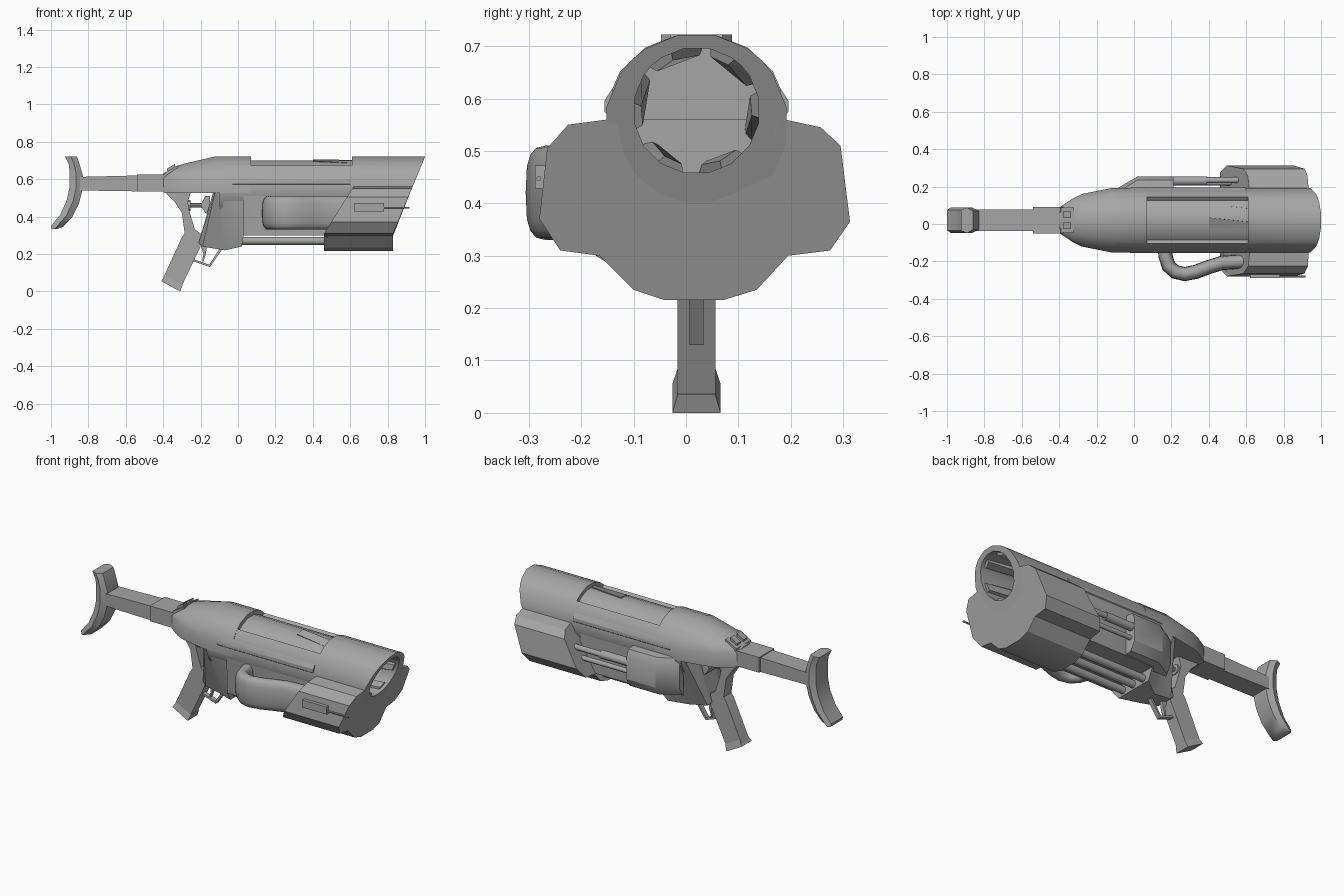
import bpy, bmesh, math
from mathutils import Vector

if "Cube" in bpy.data.objects:
    bpy.data.objects.remove(bpy.data.objects["Cube"])

CY = 0.02  # centre plane of the body

metal = bpy.data.materials.new("grey_metal")
metal.diffuse_color = (0.38, 0.38, 0.38, 1)
metal.use_nodes = True
metal.node_tree.nodes["Principled BSDF"].inputs["Base Color"].default_value = metal.diffuse_color


def finish(name, bm, angle=30):
    bmesh.ops.recalc_face_normals(bm, faces=bm.faces)
    mesh = bpy.data.meshes.new(name)
    bm.to_mesh(mesh)
    bm.free()
    ob = bpy.data.objects.new(name, mesh)
    bpy.context.collection.objects.link(ob)
    mesh.materials.append(metal)
    if angle:
        bpy.ops.object.select_all(action='DESELECT')
        bpy.context.view_layer.objects.active = ob
        ob.select_set(True)
        bpy.ops.object.shade_smooth_by_angle(angle=math.radians(angle))
    return ob


def loft(name, sections, angle=30):
    """Skin closed sections with equal point counts and cap both ends."""
    bm = bmesh.new()
    rings = [[bm.verts.new(p) for p in s] for s in sections]
    n = len(rings[0])
    for a, b in zip(rings, rings[1:]):
        for i in range(n):
            j = (i + 1) % n
            bm.faces.new((a[i], a[j], b[j], b[i]))
    bm.faces.new(rings[0][::-1])
    bm.faces.new(rings[-1])
    return finish(name, bm, angle)


def plate(name, outline, y0, y1):
    """Extrude an (x, z) outline from y0 to y1."""
    return loft(name, [[(x, y, z) for x, z in outline] for y in (y0, y1)], 25)


def box(name, x0, x1, y0, y1, z0, z1):
    return plate(name, [(x0, z0), (x1, z0), (x1, z1), (x0, z1)], y0, y1)


def rod(name, x0, x1, y, z, r, n=10):
    ring = [(math.cos(2 * math.pi * i / n) * r, math.sin(2 * math.pi * i / n) * r) for i in range(n)]
    return loft(name, [[(x, y + a, z + b) for a, b in ring] for x in (x0, x1)], 40)


def muzzle_x(z):
    return 0.83 + max(0, z - 0.31) * 0.415


# barrel: outer skin with a recessed top panel, slanted muzzle and open ribbed bore
angles = sorted([11.25 + 22.5 * i for i in range(16)] + [44.5, 45.5, 314.5, 315.5])


def outer(x, recess=False):
    pts = []
    for a in angles:
        r = 0.175 if not recess or 45 < a < 315 else 0.152
        t = math.radians(a)
        z = 0.55 + r * math.cos(t)
        pts.append((muzzle_x(z) if x is None else x, CY + r * math.sin(t), z))
    return pts


def bore(x):
    pts = []
    for a in angles:
        t = math.radians(a)
        z = 0.577 + 0.121 * math.cos(t)
        pts.append((muzzle_x(z) if x is None else x, CY + 0.121 * math.sin(t), z))
    return pts


# the narrow step beside each panel edge makes the recess wall
flat = {44.5, 315.5}
panel_sections = []
for x, rec in ((-0.1, 0), (0.07, 0), (0.07, 1), (0.61, 1), (0.61, 0)):
    pts = []
    for a in angles:
        inside = a <= 44.5 or a >= 315.5
        r = 0.152 if rec and inside else 0.175
        t = math.radians(a)
        pts.append((x, CY + r * math.sin(t), 0.55 + r * math.cos(t)))
    panel_sections.append(pts)
loft("barrel", panel_sections + [outer(None), bore(None), bore(0.35)])
for i in range(6):  # rifling ribs
    t0 = math.radians(60 * i + 12)
    secs = []
    for x, tw in ((0.4, 0.5), (0.9, 0)):
        secs.append([(x if tw else muzzle_x(0.577 + r * math.cos(t0 + d)) - 0.02,
                      CY + r * math.sin(t0 + d + tw), 0.577 + r * math.cos(t0 + d + tw))
                     for r, d in ((0.13, 0), (0.13, 0.45), (0.106, 0.4), (0.106, 0.05))])
    loft("bore_rib", secs)

# receiver: rounded top tapering toward the stock
secs = []
for x, w, top, low, mid in ((-0.40, 0.068, 0.63, 0.53, 0.60), (-0.33, 0.115, 0.67, 0.525, 0.60),
                            (-0.28, 0.14, 0.685, 0.525, 0.58), (-0.12, 0.172, 0.722, 0.525, 0.56),
                            (0.07, 0.172, 0.722, 0.525, 0.56)):
    s = [(x, CY - w, low), (x, CY + w, low)]
    for k in range(8):
        t = math.radians(78.75 - 22.5 * k)
        s.append((x, CY + w * 1.02 * math.sin(t), mid + (top - mid) * 1.02 * math.cos(t)))
    secs.append(s)
loft("receiver", secs, 35)

# lower body with a keel that narrows to the rear
def slab(xt, zt, wt, xb, zb, wb):
    return [(xt, CY - wt, zt), (xt, CY + wt, zt), (xb, CY + wb, zb), (xb, CY - wb, zb)]


loft("lower_body", [slab(-0.13, 0.54, 0.08, -0.21, 0.26, 0.045),
                    slab(-0.12, 0.54, 0.168, -0.19, 0.24, 0.05),
                    slab(-0.115, 0.54, 0.17, -0.07, 0.22, 0.06),
                    slab(-0.11, 0.56, 0.17, 0.02, 0.24, 0.12),
                    slab(0.03, 0.56, 0.17, 0.03, 0.30, 0.165),
                    slab(0.56, 0.56, 0.17, 0.56, 0.30, 0.165)], 20)

# side rails along the barrel
for s in (-1, 1):
    y = CY + s * 0.16
    loft("side_rail", [[(x, y, 0.56), (x, y + s * w, 0.575), (x, y + s * w, 0.595), (x, y, 0.62)]
                       for x, w in ((-0.1, 0.005), (0.0, 0.016), (0.6, 0.016))])

# muzzle housing wrapped under the barrel
half = [(-0.15, 0.56), (-0.225, 0.55), (-0.265, 0.505), (-0.28, 0.37), (-0.24, 0.31), (-0.165, 0.30),
        (-0.10, 0.235), (-0.04, 0.215), (0.07, 0.215), (0.135, 0.235), (0.195, 0.30), (0.275, 0.31),
        (0.313, 0.365), (0.295, 0.51), (0.257, 0.545), (0.188, 0.56)]
cradle = [(CY + 0.15 * math.cos(math.radians(a)), 0.55 + 0.15 * math.sin(math.radians(a)))
          for a in range(0, -181, -20)]
outline = half + cradle
loft("muzzle_housing", [[(0.46 + max(0, z - 0.31) * 0.63, y, z) for y, z in outline],
                        [(muzzle_x(z), y, z) for y, z in outline]], 25)

# rods under the body
for y in (-0.06, CY, 0.10):
    rod("under_rod", 0.0, 0.5, y, 0.27, 0.022)

# rear side box and its piston
loft("side_box", [[(x, 0.15, 0.54), (x, y - 0.02, 0.53), (x, y, 0.49), (x, y, 0.36),
                   (x, y - 0.03, 0.31), (x, 0.15, 0.30)]
                  for x, y in ((-0.09, 0.19), (0.02, 0.255), (0.21, 0.255))])
rod("piston_sleeve", 0.2, 0.39, 0.23, 0.45, 0.024)
rod("piston_rod", 0.38, 0.6, 0.234, 0.45, 0.016)
rod("lower_piston_rod", 0.2, 0.6, 0.22, 0.39, 0.014)

# flattened hose on the front side
path = [(0.165, -0.12), (0.168, -0.17), (0.185, -0.225), (0.22, -0.256), (0.27, -0.268),
        (0.33, -0.256), (0.40, -0.23), (0.47, -0.208), (0.60, -0.20)]
secs = []
for i, p in enumerate(path):
    d = (Vector(path[min(i + 1, len(path) - 1)]) - Vector(path[max(i - 1, 0)])).normalized()
    ring = []
    for k in range(16):
        t = 2 * math.pi * k / 16
        c, s = math.cos(t), math.sin(t)
        u = 0.038 * math.copysign(abs(c) ** 0.8, c)
        v = 0.09 * math.copysign(abs(s) ** 0.6, s)
        ring.append((p[0] - d.y * u, p[1] + d.x * u, 0.42 + v))
    secs.append(ring)
loft("hose", secs, 60)

# antenna pod
box("antenna_pod", 0.62, 0.78, -0.288, -0.262, 0.428, 0.472)
rod("antenna", 0.76, 0.918, -0.281, 0.447, 0.005, 6)

# grip and rear frame around the opening
plate("grip", [(-0.40, 0.54), (-0.34, 0.48), (-0.30, 0.42), (-0.285, 0.31), (-0.30, 0.29), (-0.405, 0.06),
               (-0.31, 0.01), (-0.20, 0.24), (-0.20, 0.31), (-0.23, 0.33), (-0.26, 0.43), (-0.27, 0.47),
               (-0.25, 0.54)], CY - 0.036, CY + 0.036)
loft("grip_foot", [[(-0.39, CY - w, 0.085), (-0.39, CY + w, 0.085), (-0.295, CY + w, 0.035), (-0.295, CY - w, 0.035)]
                   if w < 0.04 else
                   [(-0.41, CY - w, 0.055), (-0.41, CY + w, 0.055), (-0.31, CY + w, 0), (-0.31, CY - w, 0)]
                   for w in (0.036, 0.046)])

# charging handle inside the opening
rod("handle_rod", -0.28, -0.14, CY, 0.46, 0.012, 8)
plate("handle_knob", [(-0.20, 0.46), (-0.175, 0.51), (-0.15, 0.51), (-0.15, 0.41), (-0.175, 0.42)],
      CY - 0.05, CY + 0.05)
rod("handle_stop", -0.275, -0.255, CY, 0.46, 0.03, 8)

# trigger and guard
plate("trigger", [(-0.20, 0.25), (-0.165, 0.25), (-0.172, 0.20), (-0.185, 0.16), (-0.192, 0.16), (-0.185, 0.20)],
      CY - 0.01, CY + 0.01)
plate("trigger_guard", [(-0.25, 0.165), (-0.15, 0.13), (-0.085, 0.225), (-0.10, 0.225), (-0.154, 0.143),
                        (-0.245, 0.175)], CY - 0.013, CY + 0.013)

# stock: two telescoping bars and the curved butt
box("stock_sleeve", -0.54, -0.37, -0.05, 0.09, 0.535, 0.625)
plate("stock_bar", [(-0.86, 0.54), (-0.53, 0.535), (-0.53, 0.62), (-0.86, 0.612)], -0.038, 0.078)
butt = [((-0.925, 0.722), (-0.862, 0.722)), ((-0.905, 0.68), (-0.85, 0.69)), ((-0.90, 0.64), (-0.83, 0.62)),
        ((-0.90, 0.56), (-0.83, 0.55)), ((-0.915, 0.49), (-0.85, 0.47)), ((-0.95, 0.41), (-0.885, 0.40)),
        ((-1.0, 0.35), (-0.935, 0.345)), ((-0.995, 0.332), (-0.965, 0.335))]
loft("stock_butt", [[(b[0], -0.035, b[1]), (b[0], 0.075, b[1]), ((b[0] + f[0]) / 2, 0.088, (b[1] + f[1]) / 2),
                     (f[0], 0.07, f[1]), (f[0], -0.03, f[1]), ((b[0] + f[0]) / 2, -0.048, (b[1] + f[1]) / 2)]
                    for b, f in butt], 40)

# rear sight block with two studs
plate("sight_block", [(-0.40, 0.60), (-0.32, 0.60), (-0.32, 0.675), (-0.39, 0.635)], CY - 0.068, CY + 0.068)
for y in (-0.01, 0.05):
    plate("sight_stud", [(-0.375, 0.63), (-0.335, 0.65), (-0.338, 0.682), (-0.38, 0.655)], y - 0.018, y + 0.018)
